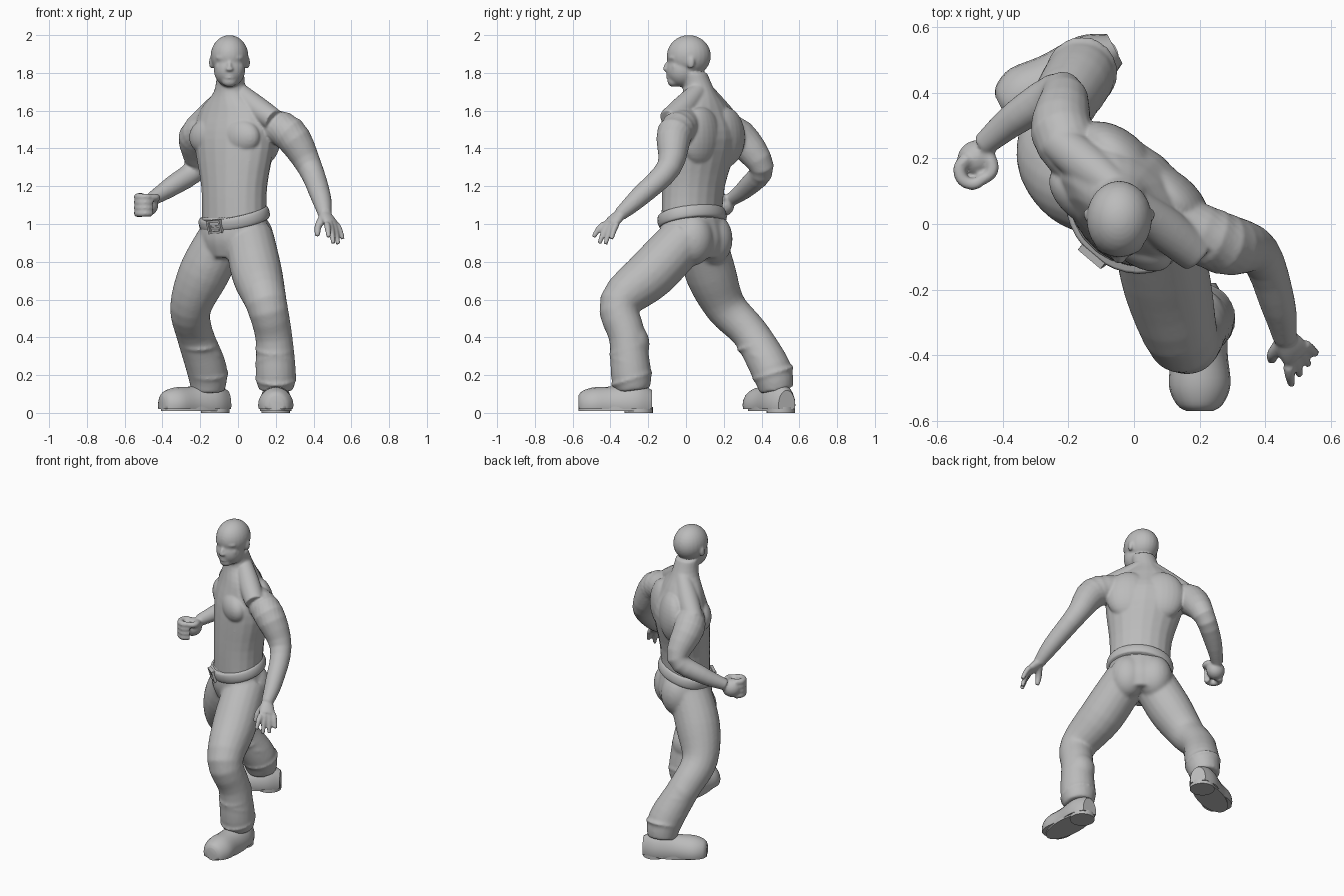
import bpy, bmesh, math
from mathutils import Vector, Matrix

if "Cube" in bpy.data.objects:
    bpy.data.objects.remove(bpy.data.objects["Cube"])

grey = bpy.data.materials.new("plain_grey")
grey.use_nodes = True
colour = (0.5, 0.5, 0.5, 1)
grey.diffuse_color = colour
grey.node_tree.nodes["Principled BSDF"].inputs["Base Color"].default_value = colour

SIDEWAYS, UP = Vector((1, 0, 0)), Vector((0, 0, 1))
YAW = -math.radians(39)                                  # the whole trunk is turned
ACROSS = Vector((math.cos(YAW), math.sin(YAW), 0))
FRONT = ACROSS.cross(UP)


def smooth_path(rows, steps=4):
    """Pass a smooth curve through rows of position and radius values."""
    rows = [Vector(row) for row in rows]
    last = len(rows) - 1
    path = []
    for i in range(last):
        a, b, c, d = (rows[min(max(i + k, 0), last)] for k in (-1, 0, 1, 2))
        for step in range(steps):
            t = step / steps
            path.append(b + (c - a) * t / 2 + (a - b * 2.5 + c * 2 - d / 2) * t**2
                        + ((b - c) * 3 + d - a) * t**3 / 2)
    return path + [rows[last]]


def tube(bm, rows, side=SIDEWAYS, sides=20, axis=None, floor=None):
    """Loft ellipses (x, y, z, half width, optional half depth) along a curve."""
    path = smooth_path(rows)
    centres = [Vector(row[:3]) for row in path]
    loops = []
    for i, (row, centre) in enumerate(zip(path, centres)):
        along = axis or (centres[min(i + 1, len(path) - 1)] - centres[max(i - 1, 0)]).normalized()
        u = (side - along * side.dot(along)).normalized()
        v = along.cross(u)
        loop = []
        for k in range(sides):
            angle = math.tau * k / sides
            point = centre + u * row[3] * math.cos(angle) + v * row[-1] * math.sin(angle)
            if floor is not None:
                point.z = max(point.z, floor)
            loop.append(bm.verts.new(point))
        loops.append(loop)
    for lower, upper in zip(loops, loops[1:]):
        for k in range(sides):
            after = (k + 1) % sides
            bm.faces.new((lower[k], lower[after], upper[after], upper[k]))
    bm.faces.new(loops[0][::-1])
    bm.faces.new(loops[-1])


def blob(bm, centre, size, turn=0, tilt=0):
    place = (Matrix.Translation(centre) @ Matrix.Rotation(turn, 4, 'Z')
             @ Matrix.Rotation(tilt, 4, 'X') @ Matrix.Diagonal((*size, 1)))
    bmesh.ops.create_uvsphere(bm, u_segments=24, v_segments=16, radius=1, matrix=place)


def finish(name, bm, voxel=None, relaxing=0, smooth=True):
    bmesh.ops.recalc_face_normals(bm, faces=bm.faces)
    mesh = bpy.data.meshes.new(name)
    bm.to_mesh(mesh)
    bm.free()
    mesh.materials.append(grey)
    body = bpy.data.objects.new(name, mesh)
    bpy.context.collection.objects.link(body)
    if smooth:
        bpy.context.view_layer.objects.active = body
        bpy.ops.object.select_all(action='DESELECT')
        body.select_set(True)
        bpy.ops.object.shade_smooth_by_angle(angle=math.radians(50))
    if voxel:
        fuse = body.modifiers.new("fuse", 'REMESH')
        fuse.mode, fuse.voxel_size, fuse.use_smooth_shade = 'VOXEL', voxel, True
        relax = body.modifiers.new("relax", 'SMOOTH')
        relax.factor, relax.iterations = 0.5, relaxing


# Torso and neck
bm = bmesh.new()
tube(bm, [(-.02, .03, 1, .185, .145), (-.02, .04, 1.2, .19, .15), (-.02, .08, 1.45, .24, .165),
          (-.03, .08, 1.6, .2, .12), (-.04, .07, 1.7, .09, .085), (-.04, .04, 1.8, .075, .07)],
     side=ACROSS, axis=UP)
chest = Vector((-.02, .08, 1.46))
for s in (-1, 1):
    blob(bm, chest + ACROSS * s * .1 + FRONT * .08, (.13, .075, .1), YAW)     # chest muscle
    blob(bm, chest + ACROSS * s * .1 - FRONT * .08, (.14, .08, .16), YAW)     # shoulder blade
    neck_side, shoulder = (chest + ACROSS * s * out + UP * up for out, up in ((.03, .24), (.27, .07 + .02 * s)))
    tube(bm, [(*neck_side, .05), (*neck_side.lerp(shoulder, .5) - UP * .01, .065), (*shoulder, .06)])

# Head
head = Vector((-.045, .015, 1.88))
blob(bm, head + UP * .01, (.1, .117, .11))                                    # skull
blob(bm, head + Vector((0, -.035, -.065)), (.083, .085, .09))                 # jaw
blob(bm, head + Vector((0, -.08, -.125)), (.04, .033, .03))                   # chin
blob(bm, head + Vector((0, -.115, -.045)), (.012, .018, .03), tilt=-.4)       # nose ridge
blob(bm, head + Vector((0, -.12, -.06)), (.021, .018, .012))                  # nose tip
for lip in (-.09, -.105):
    blob(bm, head + Vector((0, -.1, lip)), (.03, .02, .009))
for s in (-1, 1):
    blob(bm, head + Vector((s * .04, -.085, 0)), (.036, .022, .014), s * .35) # brow
    blob(bm, head + Vector((s * .04, -.085, -.025)), (.02, .014, .01), s * .3)  # eye
    blob(bm, head + Vector((s * .045, -.07, -.05)), (.03, .025, .03))         # cheek
    blob(bm, head + Vector((s * .095, .01, -.025)), (.013, .022, .033), s * -.35)  # ear

# Arms: the left reaches down and forward, the right is drawn back
arm_radii = (.08, .095, .066, .053, .036)
left_arm = ((.13, .01, 1.53), (.27, -.06, 1.48), (.38, -.09, 1.3), (.44, -.25, 1.14), (.46, -.35, 1.05))
right_arm = ((-.15, .17, 1.5), (-.22, .28, 1.46), (-.22, .4, 1.3), (-.35, .33, 1.2), (-.46, .24, 1.13))
for arm in (left_arm, right_arm):
    tube(bm, [(*joint, radius) for joint, radius in zip(arm, arm_radii)])

# Open left hand with fanned fingers
spread = Vector((.6, .8, 0))
wrist, knuckles = Vector(left_arm[-1]), Vector((.495, -.4, 1))
tube(bm, [(*wrist, .036, .027), (*wrist.lerp(knuckles, .5), .046, .027), (*knuckles, .05, .022)], side=spread)
for i in range(4):
    base = knuckles + spread * (i - 1.5) * .028
    tip = Vector((.48, -.49, .93)).lerp(Vector((.555, -.395, .92)), i / 3) - UP * .035 * math.sin(math.pi * i / 3)
    bend = base.lerp(tip, .5) + UP * .01
    tube(bm, [(*base, .017), (*bend, .016), (*tip, .012)])
tube(bm, [(*wrist, .024), (.425, -.395, .99, .02), (.42, -.415, .935, .014)])  # thumb

# Closed right fist, fingers curled round an upright grip
grip = Vector((-.49, .16, 1.1))
blob(bm, grip + Vector((.01, .04, 0)), (.06, .055, .058), .5)
for i in range(4):
    curl = []
    for step in range(5):
        angle = math.radians(110 + 55 * step)
        reach = Vector((math.cos(angle), math.sin(angle), 0)) * (.045 - step * .002)
        curl.append((*(grip + reach + UP * (1.5 - i) * .029), .021 - step * .001))
    tube(bm, curl, side=UP)
thumb = grip + Vector((.06, .01, .04))
tube(bm, [(*right_arm[-1], .022), (*thumb, .02), (*(thumb - spread * .045), .016)])
finish("upper_body", bm, .0065, 9)

# Trousers: pelvis and both legs fused, with cloth folds over the shins
bm = bmesh.new()
hips = Vector((-.02, .04, .92))
tube(bm, [(-.02, .03, 1.04, .187, .147), (*hips, .195, .165), (-.02, .045, .82, .15, .135)], side=ACROSS, axis=-UP)
leg_radii = (.13, .135, .11, .098, .107, .09)
left_leg = ((.06, 0, .93), (.1, -.18, .74), (.15, -.35, .58), (.19, -.31, .4), (.2, -.29, .2), (.2, -.28, .12))
right_leg = ((-.08, .08, .93), (-.18, .13, .74), (-.25, .21, .56), (-.23, .34, .42), (-.165, .45, .23), (-.16, .48, .12))
for s, leg in ((1, left_leg), (-1, right_leg)):
    blob(bm, hips + ACROSS * .08 * s - FRONT * .06, (.11, .11, .14), YAW)     # buttock
    tube(bm, [(*joint, radius) for joint, radius in zip(leg, leg_radii)])
    shin, cuff = Vector(leg[3]), Vector(leg[4])
    blob(bm, shin + Vector((0, .04, -.02)), (.085, .075, .1), tilt=.3)        # slack cloth at the calf
    for i in range(3):
        girth = .104 + .004 * i
        blob(bm, shin.lerp(cuff, .3 + .4 * i), (girth, girth + .005, .022), tilt=(-1)**i * .3)
finish("trousers", bm, .009, 10)

# Belt tilted down towards the front and the right hip
bm = bmesh.new()
lean = (UP + FRONT * .27 - ACROSS * .08).normalized()
waist = Vector((-.02, .032, 1.03))
band = []
for k in range(7):
    angle = math.pi * k / 6
    width = .192 + .012 * math.sin(angle)
    band.append((*(waist - lean * .032 * math.cos(angle)), width, width - .034))
tube(bm, band, side=ACROSS, sides=32, axis=lean)
finish("belt", bm)

# Buckle: an open frame with a prong
bm = bmesh.new()
outward = ACROSS.cross(lean).normalized()
frame = Matrix((lean.cross(outward), -outward, lean)).transposed().to_4x4()
frame.translation = waist + outward * .168
bars = [((0, 0, 0), (.06, .014, .01))]
for s in (-1, 1):
    bars += [((0, 0, s * .03), (.09, .022, .012)), ((s * .04, 0, 0), (.012, .022, .06))]
for offset, size in bars:
    bmesh.ops.create_cube(bm, size=1, matrix=frame @ Matrix.Translation(offset) @ Matrix.Diagonal((*size, 1)))
finish("buckle", bm, smooth=False)


# Boots: a rounded upper on a flat sole with a separate heel
def boot(name, heel, direction):
    heel, forward = Vector(heel), Vector(direction).normalized()
    upper = bmesh.new()
    tube(upper, [(*(heel + forward * s + UP * .04), width, height) for s, width, height in
                 ((-.03, .05, .08), (.05, .085, .12), (.18, .085, .1), (.28, .094, .095), (.34, .07, .075), (.36, .04, .05))],
         side=forward.cross(UP), floor=.02)
    finish(name + "_boot", upper)
    sole = bmesh.new()
    middle = heel + forward * .165
    tube(sole, [(*(middle + UP * z), .195, .084) for z in (.01, .035)], side=forward, sides=32, axis=UP)
    back = heel + forward * .04
    tube(sole, [(*(back + UP * z), .075) for z in (0, .03)], axis=UP)
    finish(name + "_sole", sole)


boot("left", (.2, -.21, 0), (0, -1, 0))
boot("right", (-.085, .52, 0), (-.88, -.46, 0))
